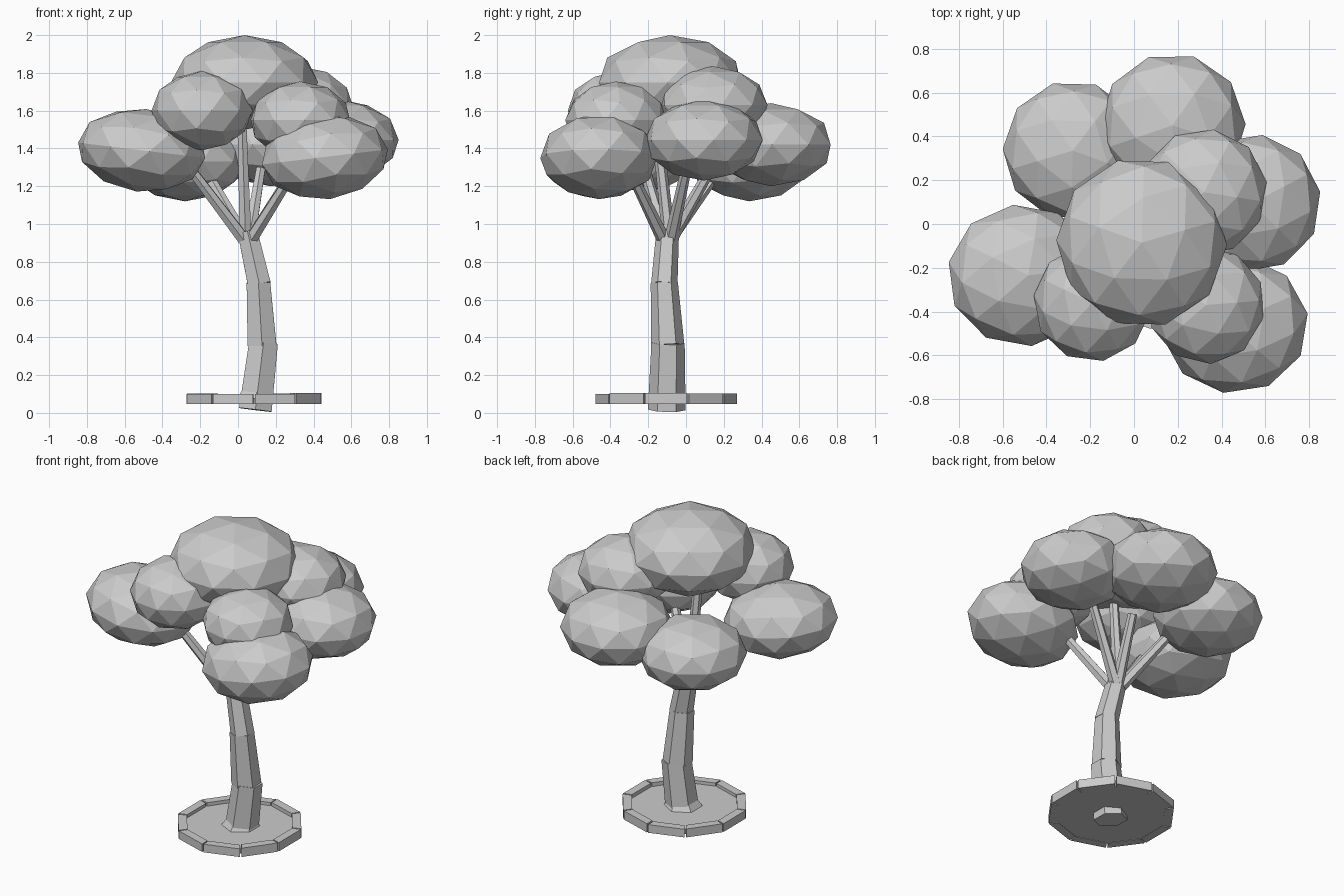
import bpy, math, random
from mathutils import Vector, Matrix

random.seed(4)
if "Cube" in bpy.data.objects:
    bpy.data.objects.remove(bpy.data.objects["Cube"], do_unlink=True)

grey = bpy.data.materials.new("plain_grey")
grey.use_nodes = True
GREY = (0.6, 0.6, 0.6, 1)
grey.diffuse_color = GREY
grey.node_tree.nodes["Principled BSDF"].inputs["Base Color"].default_value = GREY


def finish(name):
    ob = bpy.context.object
    ob.name = name
    ob.data.materials.append(grey)
    return ob


def strut(name, start, end, r1, r2, sides=6, turn=0.0):
    """Tapered prism running from start to end."""
    a, b = Vector(start), Vector(end)
    bpy.ops.mesh.primitive_cone_add(vertices=sides, radius1=r1, radius2=r2, depth=(b - a).length)
    ob = finish(name)
    tilt = Vector((0, 0, 1)).rotation_difference(b - a).to_matrix().to_4x4()
    ob.matrix_world = Matrix.Translation((a + b) / 2) @ tilt @ Matrix.Rotation(turn, 4, 'Z')
    return ob


def foliage(name, centre, rx, ry, rz, tilt=0.0, turn=None):
    """Flat-shaded squashed leaf clump."""
    bpy.ops.mesh.primitive_ico_sphere_add(subdivisions=2, radius=1)
    ob = finish(name)
    spin = random.uniform(0, 1.2) if turn is None else turn
    ob.data.transform(Matrix.Rotation(spin, 4, 'Z'))
    ob.data.transform(Matrix.Diagonal((rx, ry, rz, 1)))
    ob.data.transform(Matrix.Rotation(tilt, 4, 'Y'))
    ob.location = centre


# Leaf clumps
foliage("crown_top", (0.035, -0.085, 1.75), 0.39, 0.39, 0.25)
foliage("crown_right_front", (-0.51, -0.235, 1.39), 0.345, 0.325, 0.22, 0.12)
foliage("crown_left_front", (0.46, -0.46, 1.355), 0.34, 0.315, 0.225, -0.12)
foliage("crown_front_right", (-0.19, -0.36, 1.60), 0.27, 0.27, 0.21)
foliage("crown_front_left", (0.33, -0.37, 1.55), 0.27, 0.27, 0.205)
foliage("crown_left", (0.54, 0.095, 1.445), 0.315, 0.315, 0.215)
foliage("crown_left_back", (0.32, 0.145, 1.63), 0.29, 0.29, 0.205)
foliage("crown_back", (0.175, 0.45, 1.42), 0.335, 0.33, 0.22)
foliage("crown_right_back", (-0.28, 0.335, 1.33), 0.32, 0.32, 0.21)

# Trunk in three bent sections, with a flared foot
strut("trunk_lower", (0.092, -0.102, 0.016), (0.135, -0.095, 0.37), 0.1, 0.088)
strut("trunk_middle", (0.127, -0.097, 0.36), (0.108, -0.115, 0.69), 0.088, 0.072)
strut("trunk_upper", (0.113, -0.115, 0.68), (0.05, -0.097, 0.96), 0.07, 0.06)
strut("trunk_foot", (0.095, -0.102, 0.06), (0.1, -0.102, 0.12), 0.125, 0.085)

# Branches up to the clumps
branches = {
    "branch_right_front": ((0.03, -0.11, 0.92), (-0.28, -0.23, 1.33)),
    "branch_right_back": ((0.03, -0.08, 0.93), (-0.17, 0.17, 1.28)),
    "branch_left_front": ((0.07, -0.12, 0.92), (0.29, -0.29, 1.27)),
    "branch_left": ((0.07, -0.08, 0.92), (0.32, 0.01, 1.33)),
    "branch_back": ((0.06, -0.08, 0.92), (0.12, 0.13, 1.29)),
    "branch_centre": ((0.04, -0.09, 0.92), (0.02, -0.16, 1.56)),
}
for name, (a, b) in branches.items():
    strut(name, a, b, 0.036, 0.027)

# Round bed: soil disc with a kerb of ten blocks
BED = Vector((0.085, -0.105, 0))
SIDES, R_OUT, R_IN = 10, 0.375, 0.32
bpy.ops.mesh.primitive_cylinder_add(vertices=SIDES, radius=R_IN + 0.01, depth=0.03,
                                    location=BED + Vector((0, 0, 0.065)),
                                    rotation=(0, 0, 0))
finish("soil_disc")


def rim(angle, r, z):
    return (BED.x + r * math.cos(angle), BED.y + r * math.sin(angle), z)


step = math.tau / SIDES
for i in range(SIDES):
    a0 = math.pi / 2 + i * step + 0.012
    a1 = a0 + step - 0.024
    top = 0.102 + random.uniform(-0.003, 0.003)
    verts = [rim(a, r, z) for z in (0.048, top)
             for a, r in ((a0, R_IN), (a0, R_OUT), (a1, R_OUT), (a1, R_IN))]
    faces = [(3, 2, 1, 0), (4, 5, 6, 7)] + [(k, (k + 1) % 4, (k + 1) % 4 + 4, k + 4) for k in range(4)]
    mesh = bpy.data.meshes.new("kerb_block")
    mesh.from_pydata(verts, [], faces)
    mesh.materials.append(grey)
    bpy.context.collection.objects.link(bpy.data.objects.new(f"kerb_block_{i + 1}", mesh))
